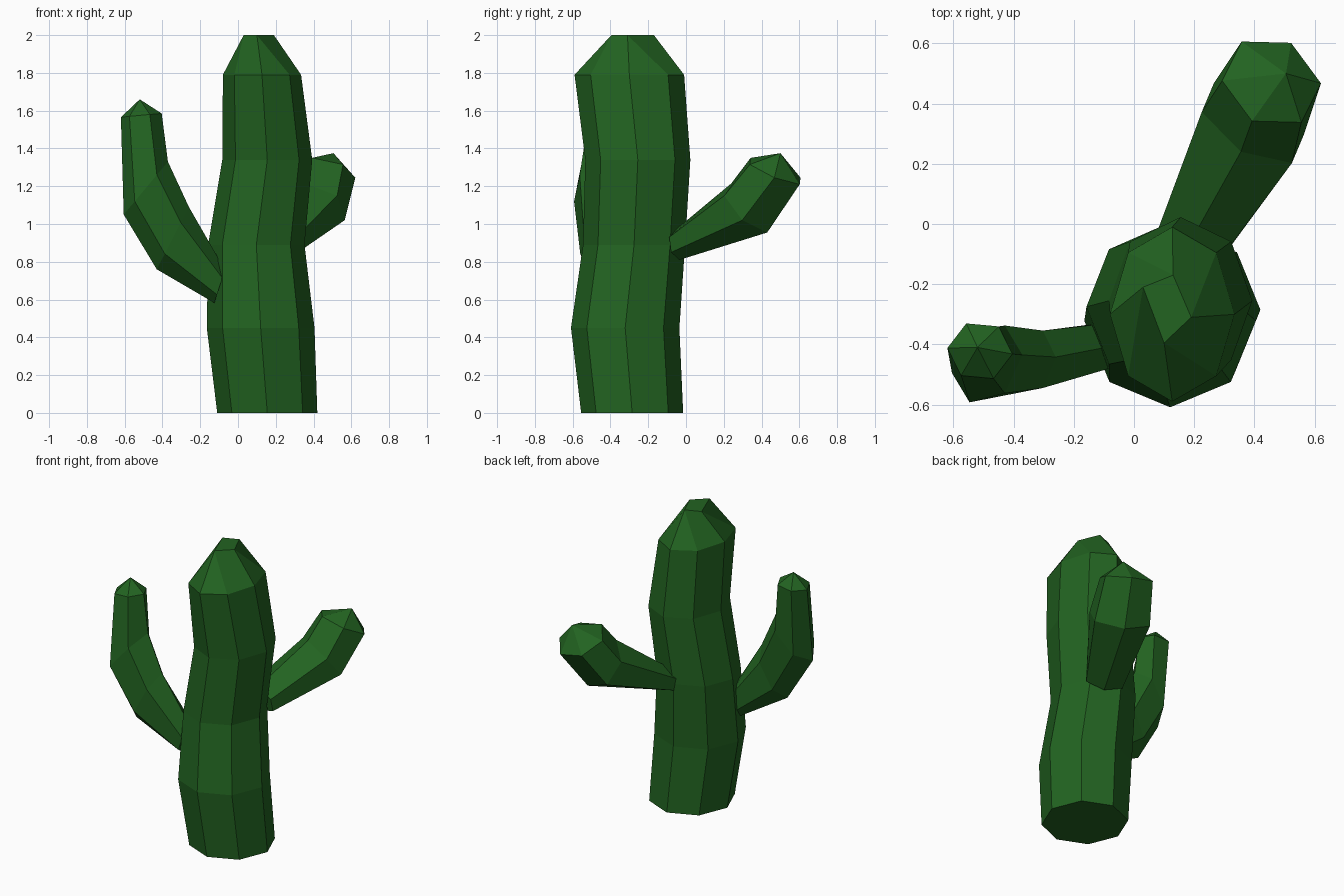
import bpy, bmesh, math
from mathutils import Vector

if "Cube" in bpy.data.objects:
    bpy.data.objects.remove(bpy.data.objects["Cube"])

green = bpy.data.materials.new("cactus_green")
green.diffuse_color = (0.016, 0.125, 0.015, 1)
green.use_nodes = True
green.node_tree.nodes["Principled BSDF"].inputs["Base Color"].default_value = green.diffuse_color


def ring(c, a, b, n):
    """Points of an n-sided loop around c spanned by half-axes a and b."""
    c, a, b = Vector(c), Vector(a), Vector(b)
    return [c + a * math.cos(2 * math.pi * i / n) + b * math.sin(2 * math.pi * i / n)
            for i in range(n)]


def loft(name, rings, cap_top=None):
    """Skin the rings; cap_top gives vertices of the flat top after merging."""
    bm = bmesh.new()
    loops = [[bm.verts.new(p) for p in r] for r in rings]
    n = len(loops[0])
    bm.faces.new(loops[0][::-1])
    for lo, hi in zip(loops, loops[1:]):
        for i in range(n):
            j = (i + 1) % n
            bm.faces.new((lo[i], lo[j], hi[j], hi[i]))
    if cap_top:
        bm.faces.new(loops[-1])
    bmesh.ops.remove_doubles(bm, verts=bm.verts[:], dist=1e-4)
    bmesh.ops.recalc_face_normals(bm, faces=bm.faces[:])
    me = bpy.data.meshes.new(name)
    bm.to_mesh(me)
    bm.free()
    me.materials.append(green)
    ob = bpy.data.objects.new(name, me)
    bpy.context.collection.objects.link(ob)
    return ob


# Trunk: wobbling octagonal column (x, y, z, x radius, y radius)
sections = [(.155, -.285, 0, .265, .27), (.12, -.322, .45, .285, .287),
            (.097, -.275, .89, .255, .27), (.155, -.255, 1.34, .238, .278),
            (.127, -.3, 1.79, .207, .29)]
trunk = [ring((x, y, z), (rx, 0, 0), (0, ry, 0), 8) for x, y, z, rx, ry in sections]
# Small four-cornered top, each corner shared by two column edges
corners = [(.19, -.31, 2), (.13, -.17, 2), (.03, -.21, 2), (.1, -.395, 2)]
trunk.append([Vector(corners[i // 2]) for i in range(8)])
loft("trunk", trunk, cap_top=True)


# Arms: six-sided tubes closed by a pointed tip
def arm(name, sections, tip):
    rings = [ring(c, a, b, 6) for c, a, b in sections]
    rings.append([Vector(tip)] * 6)
    loft(name, rings)


# Left arm, bending upward
arm("left_arm", [
    ((-.097, -.405, .67), (-.028, 0, -.088), (0, .087, 0)),
    ((-.345, -.457, .925), (-.085, -.015, -.165), (0, .11, 0)),
    ((-.488, -.465, 1.19), (-.117, -.03, -.14), (0, .13, 0)),
    ((-.512, -.422, 1.575), (-.108, .01, -.01), (.01, .1, 0)),
], (-.52, -.41, 1.66))

# Right arm, reaching backward
arm("right_arm", [
    ((.2, -.045, .89), (.01, .01, -.08), (.13, -.045, 0)),
    ((.395, .335, 1.085), (.04, .095, -.13), (.173, -.098, 0)),
    ((.457, .472, 1.28), (.065, .13, -.07), (.152, -.08, 0)),
], (.505, .5, 1.375))
